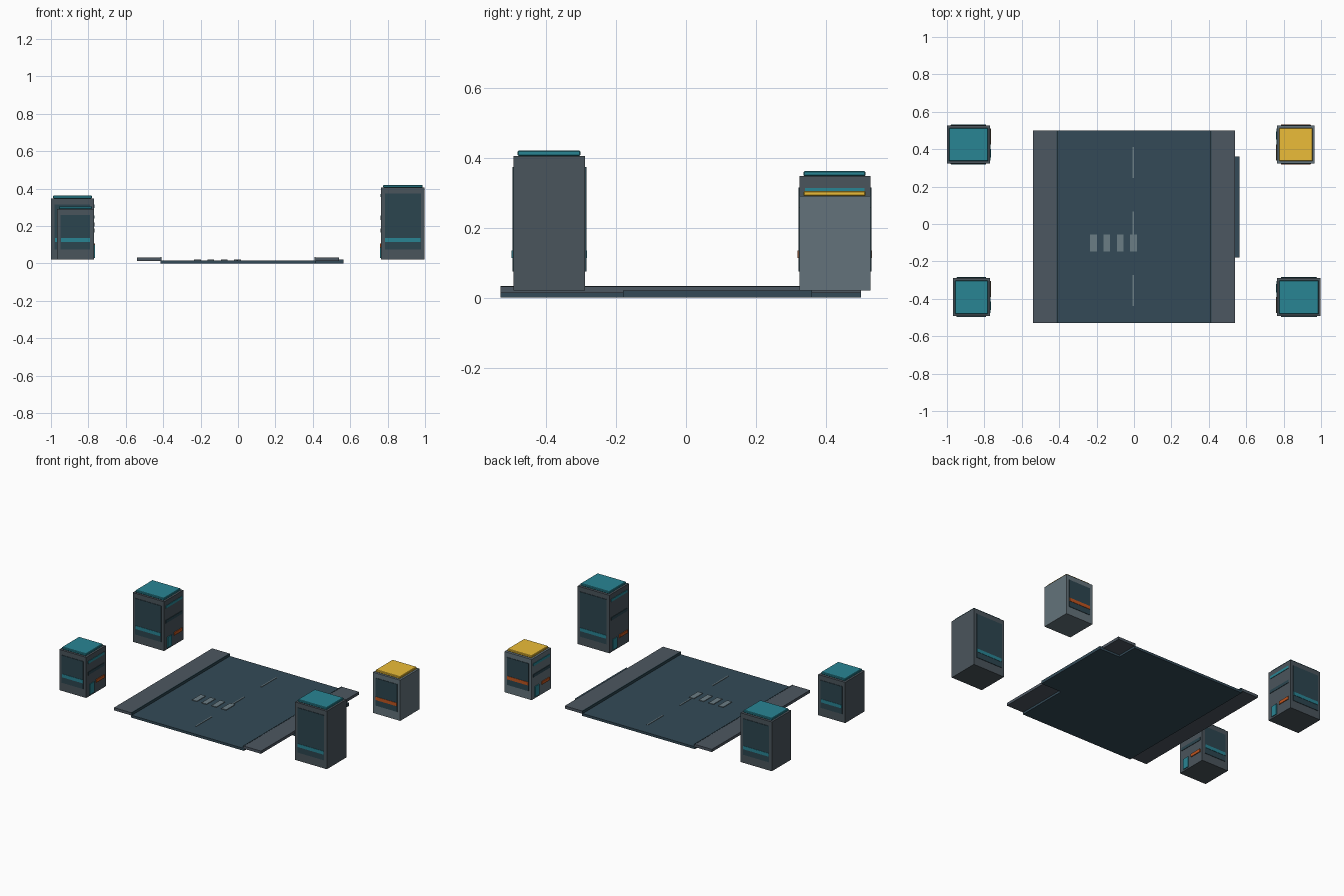
import bpy

if "Cube" in bpy.data.objects:
    bpy.data.objects.remove(bpy.data.objects["Cube"])

def lin(c):
    return c / 12.92 if c <= 0.04045 else ((c + 0.055) / 1.055) ** 2.4

def material(name, r, g, b):
    m = bpy.data.materials.new(name)
    m.diffuse_color = (lin(r), lin(g), lin(b), 1)
    m.use_nodes = True
    m.node_tree.nodes["Principled BSDF"].inputs["Base Color"].default_value = m.diffuse_color
    return m

ROAD = material("asphalt", 0.20, 0.29, 0.34)
PAVE = material("paving", 0.30, 0.34, 0.38)
PAINT = material("road_paint", 0.42, 0.49, 0.52)
DARK = material("dark_wall", 0.29, 0.33, 0.36)
LIGHT = material("light_wall", 0.39, 0.45, 0.48)
GLASS = material("glass", 0.17, 0.27, 0.31)
TEAL = material("teal", 0.16, 0.52, 0.58)
YELLOW = material("yellow", 0.92, 0.74, 0.22)
ORANGE = material("orange", 0.75, 0.33, 0.12)

def box(name, x, y, z, mat, bevel=0):
    """Box from (min, max) pairs on each axis."""
    lo, hi = zip(*(sorted(p) for p in (x, y, z)))
    bpy.ops.mesh.primitive_cube_add(size=1, location=[(a + b) / 2 for a, b in zip(lo, hi)])
    o = bpy.context.object
    o.name = name
    o.scale = [b - a for a, b in zip(lo, hi)]
    bpy.ops.object.transform_apply(location=False, rotation=False, scale=True)
    o.data.materials.append(mat)
    if bevel:
        m = o.modifiers.new("bevel", 'BEVEL')
        m.width, m.segments = bevel, 1
    return o

# Road, side bay, pavements and kerbs
Y = (-0.53, 0.50)
box("road", (-0.415, 0.415), Y, (0, 0.016), ROAD)
box("side_bay", (0.41, 0.565), (-0.18, 0.36), (0, 0.02), ROAD)
for s, side in ((-1, "left"), (1, "right")):
    box(side + "_pavement", (s * 0.413, s * 0.54), Y, (0.014, 0.032), PAVE)
    box(side + "_kerb", (s * 0.409, s * 0.415), Y, (0.010, 0.033), GLASS)

# Crossing stripes and centre dashes
for i in range(4):
    x = -0.235 + i * 0.0715
    box("crossing_stripe", (x, x + 0.036), (-0.147, -0.055), (0.015, 0.020), PAINT)
for y in (-0.355, -0.015, 0.33):
    box("centre_dash", (-0.007, 0.001), (y - 0.083, y + 0.083), (0.015, 0.019), PAINT)

def building(name, x, y, top, wall, accent, roof):
    box(name + "_body", x, y, (0.02, top), wall)
    box(name + "_roof", (x[0] + 0.011, x[1] - 0.011), (y[0] + 0.012, y[1] - 0.014),
        (top, top + 0.015), roof, 0.003)
    # glazed panels and accent bands, front and back
    for s, yf in ((-1, y[0]), (1, y[1])):
        box(name + "_panel", (x[0] + 0.02, x[1] - 0.02), (yf - s * 0.004, yf + s * 0.003),
            (0.075, top - 0.032), GLASS)
        box(name + "_band", (x[0] + 0.022, x[1] - 0.022), (yf, yf + s * 0.005),
            (0.113, 0.135), accent)
    # street side: door, awning and window strips
    s = 1 if x[0] < 0 else -1
    xf = x[1] if s > 0 else x[0]
    yc = (y[0] + y[1]) / 2

    def facade(part, a, b, z, mat, depth=0.005):
        box(name + part, (xf - s * 0.004, xf + s * depth), (yc + s * a, yc + s * b), z, mat)

    facade("_door", -0.07, -0.025, (0.03, 0.10), TEAL)
    facade("_awning", 0.0, 0.085, (0.085, 0.105), ORANGE)
    facade("_upper_strip", -0.085, 0.085, (top - 0.05, top - 0.033), TEAL, 0.003)
    facade("_window_strip", -0.085, 0.085, (top * 0.57, top * 0.57 + 0.02), GLASS, 0.003)

building("tall_block", (0.765, 0.998), (-0.493, -0.288), 0.405, DARK, TEAL, TEAL)
building("low_block", (-0.968, -0.77), (-0.493, -0.288), 0.290, DARK, TEAL, TEAL)
building("middle_block", (-1.0, -0.77), (0.324, 0.527), 0.347, DARK, TEAL, TEAL)
building("light_block", (0.765, 0.965), (0.324, 0.527), 0.290, LIGHT, ORANGE, YELLOW)
